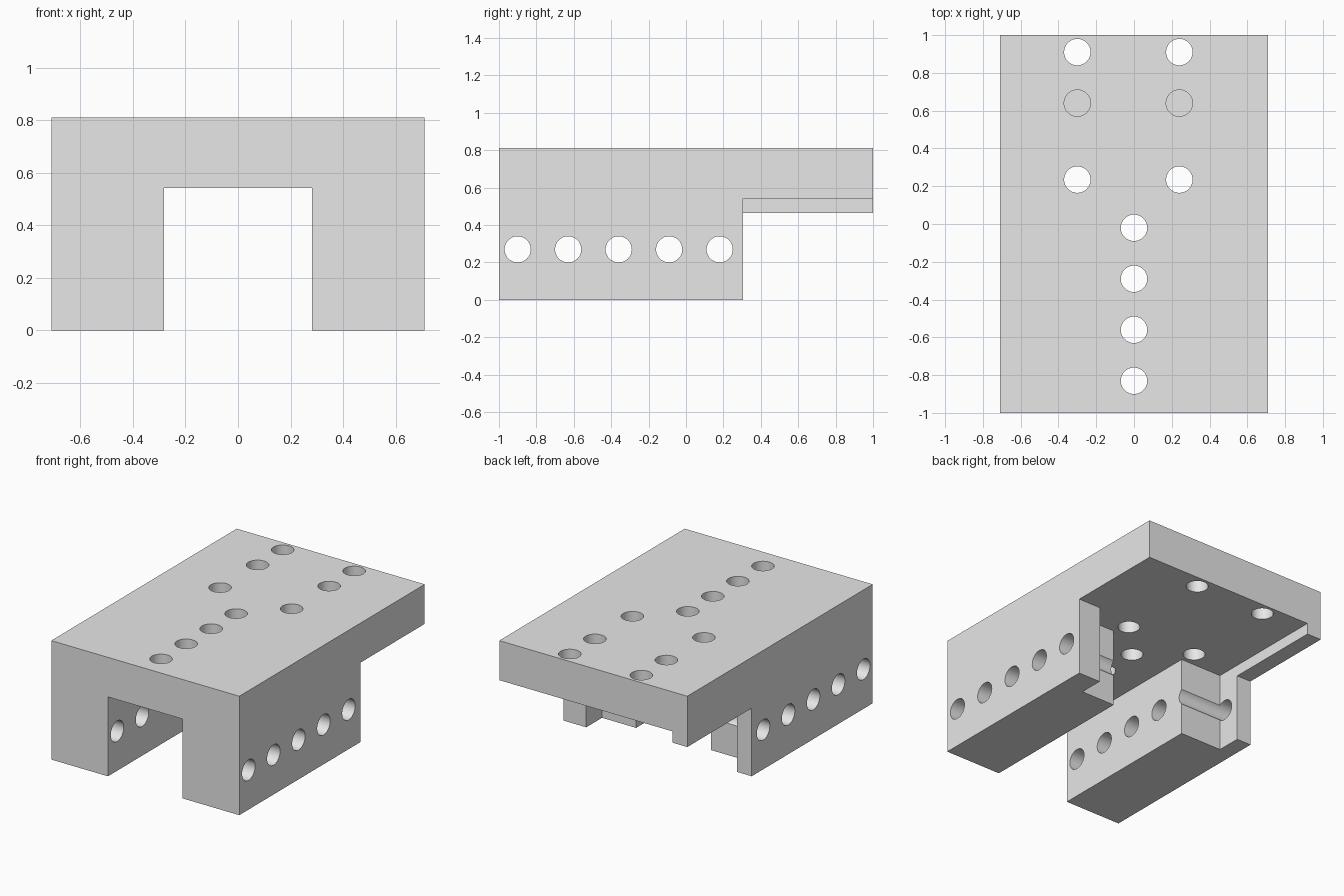
import bpy
import bmesh
import math
from mathutils import Matrix, Vector

default = bpy.data.objects.get("Cube")
if default:
    bpy.data.objects.remove(default, do_unlink=True)

HALF_X, TOP, SLAB_BOTTOM = 0.71, 0.812, 0.542
LEG_INNER, LEG_BACK, POCKET_FRONT = 0.282, 0.305, 0.135
HOLE_R, PITCH = 0.07, 0.27

grey = bpy.data.materials.new("plain_grey")
grey.use_nodes = True
grey.diffuse_color = (0.8, 0.8, 0.8, 1)
grey.node_tree.nodes["Principled BSDF"].inputs["Base Color"].default_value = (0.8, 0.8, 0.8, 1)


def make_object(name, bm):
    bmesh.ops.recalc_face_normals(bm, faces=bm.faces)
    mesh = bpy.data.meshes.new(name)
    bm.to_mesh(mesh)
    bm.free()
    mesh.materials.append(grey)
    obj = bpy.data.objects.new(name, mesh)
    bpy.context.collection.objects.link(obj)
    return obj


def prism(name, outline, z0, z1):
    """Extrude a plan outline from z0 up to z1."""
    bm = bmesh.new()
    face = bm.faces.new([bm.verts.new((x, y, z0)) for x, y in outline])
    up = bmesh.ops.extrude_face_region(bm, geom=[face])["geom"]
    verts = [v for v in up if isinstance(v, bmesh.types.BMVert)]
    bmesh.ops.translate(bm, verts=verts, vec=(0, 0, z1 - z0))
    return make_object(name, bm)


def rectangle(x0, x1, y0, y1):
    return [(x0, y0), (x1, y0), (x1, y1), (x0, y1)]


def drill(bm, start, end):
    """Add a cylinder running between two points."""
    start, end = Vector(start), Vector(end)
    axis = end - start
    turn = axis.to_track_quat("Z", "Y").to_matrix().to_4x4()
    bmesh.ops.create_cone(bm, cap_ends=True, segments=48, radius1=HOLE_R, radius2=HOLE_R,
                          depth=axis.length,
                          matrix=Matrix.Translation((start + end) / 2) @ turn)


# Solid block
body = prism("bracket_body", rectangle(-HALF_X, HALF_X, -1, 1), 0, TOP)

# Channel between the legs, widening into the offset rear pocket
channel = prism("channel_cutter", [
    (-LEG_INNER, -1.1), (LEG_INNER, -1.1), (LEG_INNER, POCKET_FRONT), (0.54, POCKET_FRONT),
    (0.54, LEG_BACK), (0.8, LEG_BACK), (0.8, 1.1), (-0.6, 1.1),
    (-0.6, POCKET_FRONT), (-LEG_INNER, POCKET_FRONT)], -0.1, SLAB_BOTTOM)

# Space under the single rear side lip
lip_space = prism("lip_space_cutter", rectangle(-0.8, -0.5, LEG_BACK, 1.1), -0.1, 0.465)

# Screw holes
bm = bmesh.new()
for i in range(5):      # cross holes through both legs
    y = -0.9 + i * PITCH
    drill(bm, (-0.8, y, PITCH), (0.8, y, PITCH))
for i in range(4):      # centre row through the slab
    y = -0.83 + i * PITCH
    drill(bm, (0, y, 0.45), (0, y, 0.9))
for x in (-0.3, 0.24):  # rear pairs, the middle pair is blind
    for y, bottom in ((0.235, 0.45), (0.64, 0.61), (0.91, 0.45)):
        drill(bm, (x, y, bottom), (x, y, 0.9))
holes = make_object("hole_cutter", bm)

# Cut everything out of the block
bpy.context.view_layer.objects.active = body
for cutter in (channel, lip_space, holes):
    cutter.hide_render = True
    mod = body.modifiers.new("cut", "BOOLEAN")
    mod.operation, mod.solver, mod.object = "DIFFERENCE", "EXACT", cutter
    bpy.ops.object.modifier_apply(modifier=mod.name)
    bpy.data.objects.remove(cutter, do_unlink=True)

# Smooth hole walls, sharp corners
bpy.ops.object.select_all(action="DESELECT")
body.select_set(True)
bpy.ops.object.shade_smooth_by_angle(angle=math.radians(30))
